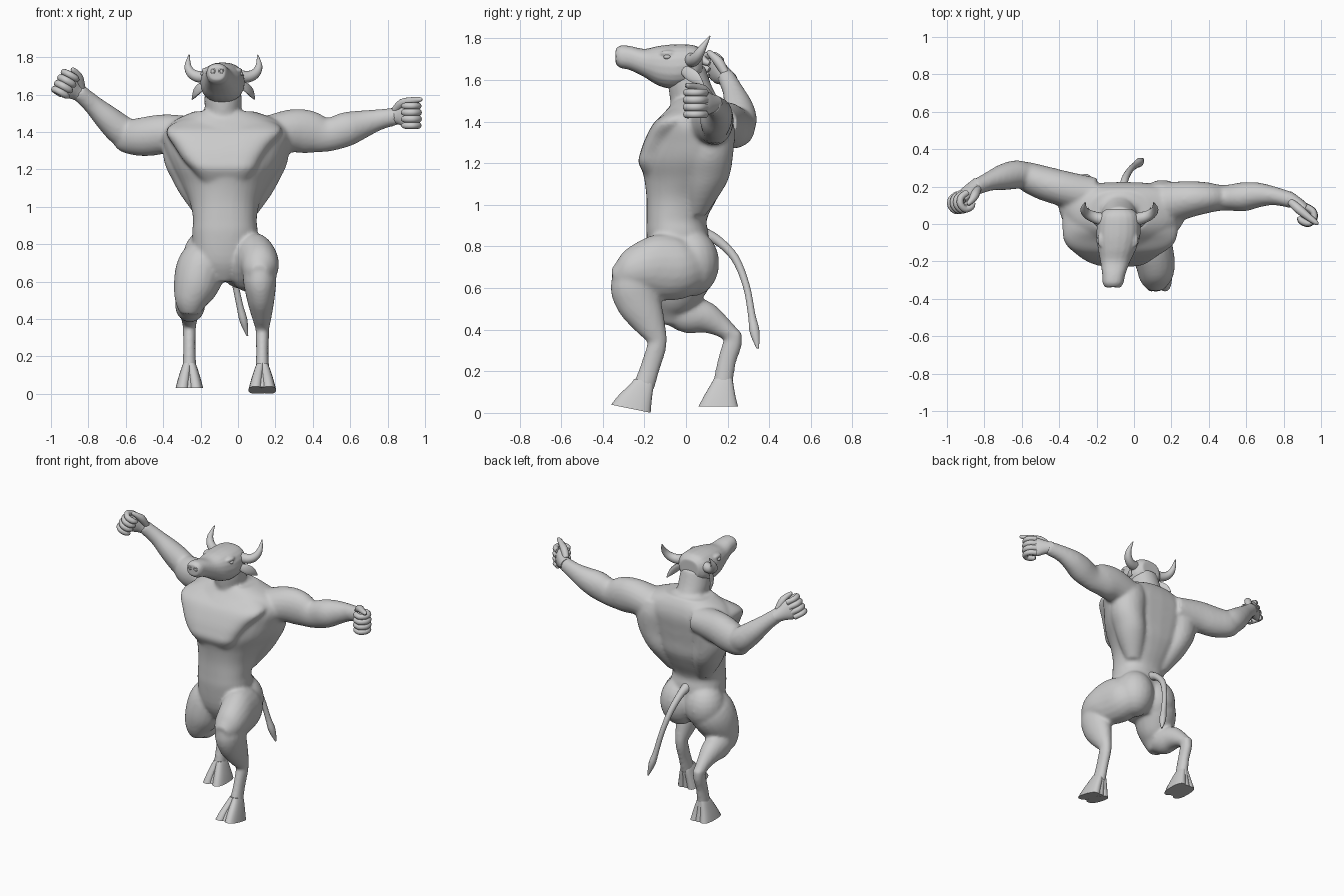
import bpy, bmesh, math
from mathutils import Vector, Matrix

X, Y, Z = Vector((1, 0, 0)), Vector((0, 1, 0)), Vector((0, 0, 1))


def spline(rings, steps):
    """Catmull-Rom interpolation of (x, y, z, half width, half depth, taper)."""
    rs = [tuple(r) + (0,) * (6 - len(r)) for r in rings]
    out = []
    for i in range(len(rs) - 1):
        p0, p1, p2, p3 = rs[max(i - 1, 0)], rs[i], rs[i + 1], rs[min(i + 2, len(rs) - 1)]
        for k in range(steps):
            t = k / steps
            out.append([0.5 * (2 * b + (c - a) * t + (2 * a - 5 * b + 4 * c - d) * t * t
                               + (3 * b - a - 3 * c + d) * t ** 3)
                        for a, b, c, d in zip(p0, p1, p2, p3)])
    out.append(list(rs[-1]))
    return out


def loft(bm, rings, ref=X, axis=None, n=2.0, sides=20, steps=4):
    """Skin rounded cross-sections along a path."""
    rs = spline(rings, steps)
    cs = [Vector(r[:3]) for r in rs]
    loops = []
    for i, r in enumerate(rs):
        t = (axis or (cs[min(i + 1, len(cs) - 1)] - cs[max(i - 1, 0)])).normalized()
        u = (ref - t * ref.dot(t)).normalized()
        v = t.cross(u)
        a, b = max(r[3], .003), max(r[4], .003)
        loop = []
        for k in range(sides):
            w = 2 * math.pi * k / sides
            c, s = math.cos(w), math.sin(w)
            c = math.copysign(abs(c) ** (2 / n), c)
            s = math.copysign(abs(s) ** (2 / n), s)
            loop.append(bm.verts.new(cs[i] + u * (c * a * (1 + r[5] * s)) + v * (s * b)))
        loops.append(loop)
    for p, q in zip(loops, loops[1:]):
        for k in range(sides):
            j = (k + 1) % sides
            bm.faces.new((p[k], p[j], q[j], q[k]))
    bm.faces.new(loops[0][::-1])
    bm.faces.new(loops[-1])


def ball(bm, c, r):
    m = Matrix.Translation(c) @ Matrix.Diagonal((*r, 1))
    bmesh.ops.create_uvsphere(bm, u_segments=20, v_segments=12, radius=1, matrix=m)


def finish(name, bm, voxel=0, smooth=0, angle=50):
    bmesh.ops.recalc_face_normals(bm, faces=bm.faces[:])
    me = bpy.data.meshes.new(name)
    bm.to_mesh(me)
    bm.free()
    ob = bpy.data.objects.new(name, me)
    bpy.context.collection.objects.link(ob)
    if voxel:
        m = ob.modifiers.new("fuse", 'REMESH')
        m.mode, m.voxel_size, m.use_smooth_shade = 'VOXEL', voxel, True
        s = ob.modifiers.new("soften", 'SMOOTH')
        s.factor, s.iterations = 0.5, smooth
    else:
        bpy.ops.object.select_all(action='DESELECT')
        ob.select_set(True)
        bpy.context.view_layer.objects.active = ob
        bpy.ops.object.shade_smooth_by_angle(angle=math.radians(angle))
    return ob


body = bmesh.new()
# trunk: pelvis, waist, broad back
loft(body, [(-.08, -.03, .60, .07, .09), (-.08, -.03, .70, .15, .14), (-.07, -.04, .85, .175, .15),
            (-.07, -.045, .93, .170, .145), (-.07, -.02, 1.03, .188, .17, .1),
            (-.065, -.005, 1.12, .23, .195, .25), (-.06, -.008, 1.21, .275, .21, .32),
            (-.06, .01, 1.30, .31, .205, .3), (-.055, .035, 1.39, .33, .19, .25),
            (-.06, .06, 1.46, .28, .15, .1), (-.075, .065, 1.51, .16, .115)], axis=Z, n=2.3, sides=32)
# flat chest plate with a hard lower ridge
loft(body, [(-.07, -.06, 1.13, .13, .13), (-.075, -.08, 1.20, .175, .148), (-.085, -.07, 1.25, .21, .15),
            (-.085, -.045, 1.32, .255, .15), (-.075, -.008, 1.40, .31, .142), (-.07, .035, 1.45, .27, .12),
            (-.075, .065, 1.495, .15, .1)], axis=Z, n=3.8, sides=32)
# back muscles either side of the spine
for x, s in ((-.265, -1), (.135, 1)):
    loft(body, [(x - s * .09, .05, .95, .05, .045), (x - s * .045, .085, 1.06, .085, .085),
                (x - s * .015, .105, 1.14, .1, .105), (x + s * .015, .115, 1.24, .115, .112),
                (x + s * .015, .13, 1.36, .12, .105), (x, .14, 1.44, .09, .07)], axis=Z)
# spine fill
loft(body, [(-.065, .04, .95, .07, .06), (-.065, .08, 1.1, .12, .095), (-.06, .1, 1.25, .15, .105),
            (-.07, .11, 1.4, .15, .1), (-.08, .085, 1.52, .1, .07)], axis=Z)
# neck
loft(body, [(-.08, .07, 1.40, .14, .13), (-.08, .045, 1.49, .1, .12), (-.08, .02, 1.57, .1, .105),
            (-.08, .0, 1.67, .095, .09)], axis=Z)
# arm with the raised fist
loft(body, [(-.22, .15, 1.39, .1, .09), (-.38, .19, 1.39, .095, .105), (-.5, .225, 1.375, .09, .105),
            (-.59, .26, 1.375, .075, .09), (-.63, .265, 1.39, .05, .07)], ref=Y)
loft(body, [(-.54, .255, 1.36, .06, .07), (-.62, .265, 1.405, .076, .082), (-.7, .25, 1.475, .07, .07),
            (-.78, .225, 1.55, .05, .052), (-.86, .19, 1.62, .042, .046)], ref=Y)
# arm stretched out level
loft(body, [(.12, .1, 1.37, .12, .1), (.28, .13, 1.405, .1, .115), (.38, .14, 1.40, .085, .115),
            (.48, .14, 1.385, .068, .09), (.58, .145, 1.415, .078, .092), (.66, .155, 1.44, .068, .077),
            (.75, .15, 1.465, .05, .057), (.85, .125, 1.485, .042, .047)], ref=Y)
# buttocks
ball(body, (.02, .03, .72), (.13, .13, .16))
ball(body, (-.165, .025, .73), (.13, .13, .15))
# raised front leg: thigh, shank, cannon
loft(body, [(.03, .04, .72, .11, .13), (.06, -.04, .70, .13, .155), (.095, -.14, .70, .115, .158),
            (.115, -.22, .69, .105, .125), (.115, -.29, .66, .088, .09), (.115, -.345, .64, .05, .05)])
loft(body, [(.11, -.20, .72, .07, .07), (.115, -.25, .63, .09, .11), (.12, -.23, .54, .08, .11),
            (.125, -.185, .45, .062, .085), (.13, -.14, .36, .04, .05), (.13, -.135, .32, .03, .04)])
loft(body, [(.13, -.13, .37, .036, .04), (.13, -.143, .31, .036, .047), (.13, -.172, .22, .033, .048),
            (.13, -.205, .12, .038, .052)])
# rear leg: thigh, shank, cannon
loft(body, [(-.13, .02, .76, .11, .13), (-.19, -.015, .68, .135, .15), (-.225, -.05, .58, .122, .13),
            (-.25, -.065, .5, .092, .095), (-.255, -.06, .43, .055, .06)])
loft(body, [(-.25, -.09, .49, .06, .06), (-.255, .0, .475, .08, .09), (-.26, .09, .46, .07, .078),
            (-.26, .17, .415, .048, .052), (-.26, .24, .36, .035, .035)])
loft(body, [(-.26, .235, .39, .036, .035), (-.26, .223, .33, .035, .046), (-.26, .197, .25, .033, .045),
            (-.26, .175, .13, .038, .048)])
finish("body", body, voxel=.011, smooth=7)

# bull head with muzzle
head = bmesh.new()
loft(head, [(-.08, .08, 1.68, .07, .06), (-.08, .04, 1.675, .108, .092), (-.083, -.05, 1.665, .118, .107),
            (-.09, -.13, 1.668, .103, .096), (-.1, -.2, 1.682, .08, .068),
            (-.108, -.27, 1.706, .062, .058), (-.112, -.315, 1.712, .056, .054),
            (-.113, -.338, 1.714, .042, .036)], axis=-Y, n=2.3)
for s in (-1, 1):
    ball(head, (-.086 + s * .088, -.085, 1.728), (.022, .04, .016))   # brow ridges
finish("head", head, voxel=.007, smooth=4)

# eyes and nostrils
eyes = bmesh.new()
for s in (-1, 1):
    ball(eyes, (-.087 + s * .103, -.09, 1.711), (.011, .018, .011))
finish("eyes", eyes)
for s in (-1, 1):
    bpy.ops.mesh.primitive_torus_add(location=(-.112 + s * .022, -.336, 1.726), major_radius=.011,
                                     minor_radius=.004, major_segments=16, minor_segments=8,
                                     rotation=(math.pi / 2, 0, 0))
    bpy.context.object.name = "nostril"
    bpy.ops.object.shade_smooth()

# horns and ears, mirrored about the head's centre plane
for s in (-1, 1):
    h, e = bmesh.new(), bmesh.new()
    hx = lambda d: -.078 + s * d
    loft(h, [(hx(.07), .02, 1.70, .035, .035), (hx(.13), .035, 1.695, .031, .031),
             (hx(.172), .055, 1.715, .026, .026), (hx(.19), .08, 1.755, .018, .018),
             (hx(.183), .115, 1.812, .003, .003)], ref=Y, sides=16)
    finish("horn", h)
    loft(e, [(hx(.09), -.02, 1.655, .012, .018), (hx(.125), .01, 1.635, .012, .03),
             (hx(.15), .045, 1.61, .01, .028), (hx(.167), .085, 1.575, .003, .004)],
         ref=Vector((s * .7, -.6, .3)), sides=14)
    finish("ear", e)

# tail with a tuft
tail = bmesh.new()
loft(tail, [(-.07, .08, .86, .035, .035), (-.065, .15, .83, .024, .024), (-.05, .235, .745, .02, .02),
            (-.02, .29, .61, .017, .017), (.01, .316, .47, .018, .018), (.03, .33, .39, .021, .024),
            (.05, .345, .31, .005, .006)], sides=14)
finish("tail", tail)


# cloven hooves: two claws around a solid core
def hoof(x, rings, axis):
    bm = bmesh.new()
    for s, k in ((-1, 1), (0, .9), (1, 1)):
        loft(bm, [(x + s * d, y + .006 * (s == 0), z, a, b * k) for d, y, z, a, b in rings],
             axis=axis, n=2.5, steps=3)
    finish("hoof", bm)


hoof(.13, [(.036, -.265, .02, .038, .097), (.028, -.244, .07, .033, .08),
           (.016, -.212, .13, .026, .055), (.01, -.203, .155, .022, .046)], Vector((0, .2, .98)))
hoof(-.26, [(.036, .155, .03, .038, .095), (.028, .162, .08, .033, .076),
            (.016, .174, .14, .026, .053), (.01, .179, .165, .022, .044)], Z)


# clenched fists: palm, four curled fingers, thumb
def fist(wrist, fwd, stack, curl, thumb):
    w, f = Vector(wrist), Vector(fwd).normalized()
    s = Vector(stack)
    s = (s - f * s.dot(f)).normalized()
    c = f.cross(s)
    c *= math.copysign(1, c.dot(Vector(curl)))
    at = lambda i, j, k: w + f * i + s * j + c * k
    ring = lambda i, j, k, a, b: (*at(i, j, k), a, b)
    bm = bmesh.new()
    loft(bm, [ring(-.03, 0, 0, .04, .04), ring(.02, 0, 0, .048, .036), ring(.07, 0, .005, .066, .034),
              ring(.115, 0, .01, .064, .026)], ref=s)
    for q in range(4):
        j, r = (q - 1.5) * .035, .02 if q in (1, 2) else .018
        loft(bm, [ring(.08, j, -.01, r, r), ring(.125, j, -.008, r, r), ring(.148, j, .02, r, r),
                  ring(.138, j, .058, r, r), ring(.1, j, .066, r, r), ring(.075, j, .055, r * .6, r * .6)],
             ref=s, sides=12)
    loft(bm, [ring(.0, .03, .01, .02, .02), ring(.05, .066, .02, .024, .024),
              ring(thumb * .65, .08, .03, .019, .019), ring(thumb * .92, .086, .035, .013, .013),
              ring(thumb, .086, .035, .005, .005)], ref=c, sides=12)
    finish("fist", bm)


fist((-.855, .195, 1.61), (-.72, -.5, .45), (.5, .1, .8), (.4, -.8, -.2), .13)
fist((.845, .125, 1.487), (.83, -.5, .0), (.0, 0, 1), (-.4, -.8, 0), .185)
